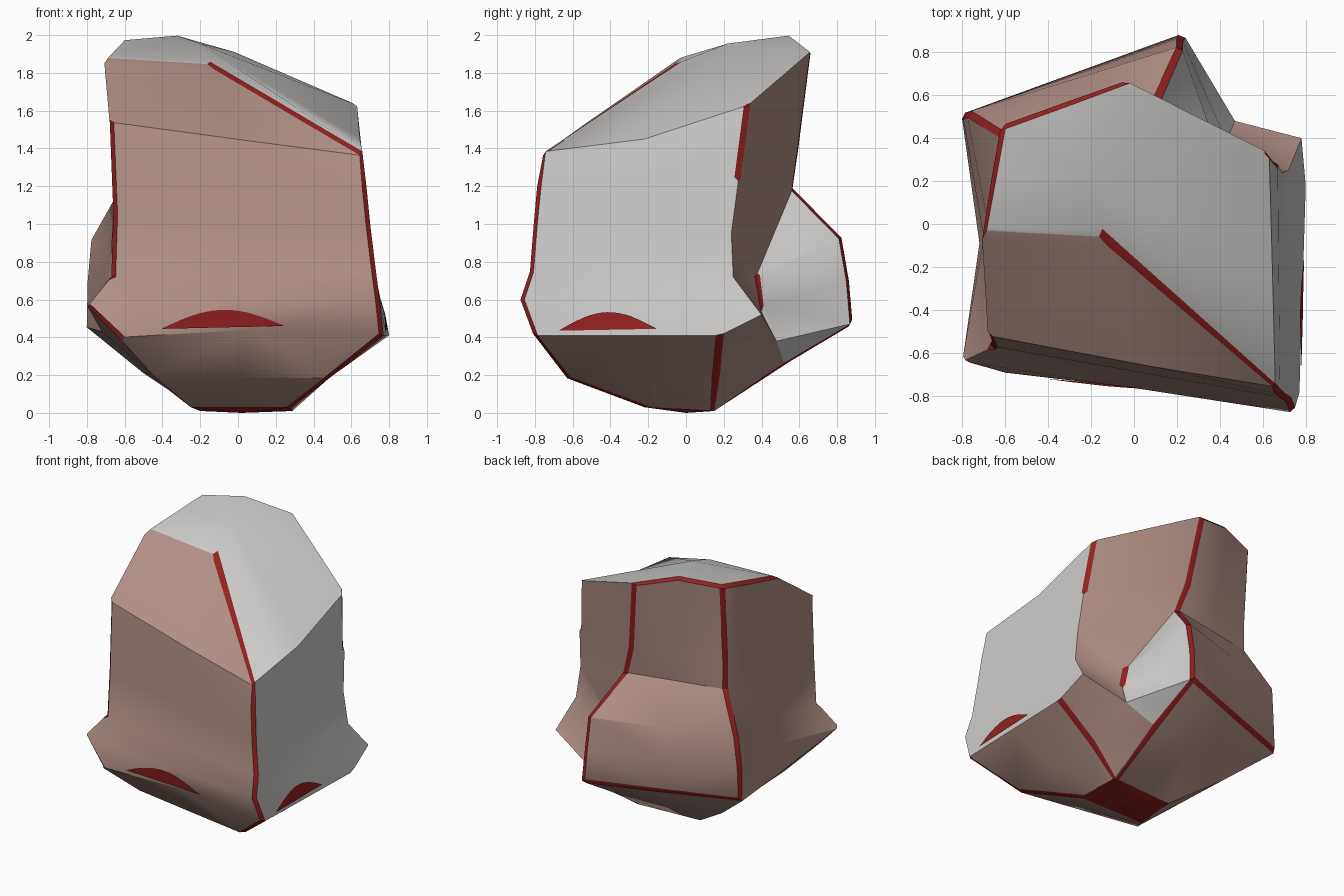
import bpy
import bmesh
import math
from mathutils import Vector
from mathutils.bvhtree import BVHTree

cube = bpy.data.objects.get("Cube")
if cube:
    bpy.data.objects.remove(cube)


def make_material(name, red, green, blue):
    material = bpy.data.materials.new(name)
    material.use_nodes = True
    colour = (red, green, blue, 1)
    material.diffuse_color = colour
    shader = next(n for n in material.node_tree.nodes if n.type == "BSDF_PRINCIPLED")
    shader.inputs["Base Color"].default_value = colour
    shader.inputs["Roughness"].default_value = 0.9
    return material


materials = [
    make_material("dusty pink stone", 0.44, 0.28, 0.24),
    make_material("pale grey stone", 0.61, 0.60, 0.59),
    make_material("dark red edge", 0.30, 0.015, 0.015),
]
PINK, GREY, RED = range(3)


def add_object(name, bm, smooth_angle):
    mesh = bpy.data.meshes.new(name)
    bm.to_mesh(mesh)
    for material in materials:
        mesh.materials.append(material)
    obj = bpy.data.objects.new(name, mesh)
    bpy.context.collection.objects.link(obj)
    bpy.ops.object.select_all(action="DESELECT")
    obj.select_set(True)
    bpy.context.view_layer.objects.active = obj
    bpy.ops.object.shade_smooth_by_angle(angle=math.radians(smooth_angle))
    return obj


def corner(xs, ys, zs):
    """One corner line of the rock, from the base up to the cap."""
    return [Vector(point) for point in zip(xs, ys, zs)]


def between(first, second):
    return [(a + b) / 2 for a, b in zip(first, second)]


# Main corner lines of the rock
front_right = corner((.28, .48, .77, .75, .73, .7, .68, .66),
                     (-.22, -.63, -.81, -.88, -.83, -.81, -.79, -.77),
                     (.03, .18, .41, .6, .75, 1, 1.2, 1.38))
side_back = corner((.29, .5, .8, .78, .72, .69, .67, .63),
                   (.15, .16, .18, .4, .25, .24, .28, .33),
                   (.01, .2, .41, .52, .72, .95, 1.25, 1.63))
spur_right = corner((.28, .25, .23, .22, .22, .1, .03, -.04),
                    (.15, .55, .89, .87, .83, .57, .6, .67),
                    (.01, .27, .47, .7, .93, 1.19, 1.4, 1.92))
spur_left = corner((-.2, -.5, -.81, -.8, -.78, -.62, -.62, -.62),
                   (.12, .3, .51, .51, .52, .42, .42, .46),
                   (.01, .21, .46, .7, .92, 1.2, 1.4, 1.975))
front_left = corner((-.25, -.45, -.63, -.8, -.67, -.66, -.68, -.71),
                    (-.22, -.5, -.69, -.64, -.58, -.57, -.52, -.03),
                    (.03, .2, .4, .56, .72, 1.05, 1.54, 1.88))

# Valley between the side wall and the back spur
valley = [point.copy() for point in spur_right]
valley[2:5] = corner((.47, .43, .38), (.48, .39, .37), (.38, .56, .72))

# Lines halfway along the walls, shaped where the wall dips or swells
left_hollow = between(spur_left, front_left)
left_hollow[3].x += 0.1
left_hollow[4].x += 0.05
side_middle = between(front_right, side_back)
side_middle[7].z = 1.45
back_middle = between(spur_right, spur_left)
back_middle[7].z = 2
front_middle = between(front_left, front_right)
front_middle[2].z = 0.44
front_middle[6:] = corner((.06, -.14), (-.66, -.06), (1.44, 1.845))

# Stone skin stretched between neighbouring corner lines
stone = bmesh.new()
known = {}


def vertex(point):
    key = tuple(round(c, 3) for c in point)
    if key not in known:
        known[key] = stone.verts.new(point)
    return known[key]


def add_face(points, colour):
    loop = list(dict.fromkeys(vertex(p) for p in points))
    if len(loop) > 2:
        stone.faces.new(loop).material_index = colour


ring = [front_right, side_middle, side_back, valley, spur_right, back_middle,
        spur_left, left_hollow, front_left, front_middle]
peak = Vector((-.2, .22, 1.955))
foot = Vector((.02, 0, 0))
for line, following in zip(ring, ring[1:] + ring[:1]):
    for level in range(len(line) - 1):
        grey_side = (line is front_right or line is side_middle) and level > 1
        grey_spur = line is valley and level > 0
        colour = GREY if grey_side or grey_spur else PINK
        add_face((line[level], following[level],
                  following[level + 1], line[level + 1]), colour)
    add_face((line[-1], following[-1], peak), GREY)
    add_face((following[0], line[0], foot), RED)
bmesh.ops.recalc_face_normals(stone, faces=stone.faces)

# Worn red edges, cut as narrow bevels
worn = []


def wear(path):
    for start, end in zip(path, path[1:]):
        edge = stone.edges.get((vertex(start), vertex(end)))
        if edge and edge not in worn:
            worn.append(edge)


wear(front_right)
wear(side_back[:3])
wear(side_back[6:])
wear(valley[3:5])
wear(spur_right)
wear(spur_left[2:])
wear(front_left[2:4])
wear(front_left[4:7])
wear((spur_right[2], back_middle[2], spur_left[2]))
wear((front_middle[7], front_right[7]))
wear([line[7] for line in ring[4:9]])
bmesh.ops.bevel(stone, geom=worn, offset=0.023, offset_type="OFFSET",
                segments=1, profile=0.5, affect="EDGES",
                clamp_overlap=False, material=RED)
bmesh.ops.triangulate(stone, faces=[f for f in stone.faces if len(f.verts) > 3])
surface = BVHTree.FromBMesh(stone)
add_object("rock_body", stone, 32)


# Chipped red lenses laid on the walls just above the rim
def add_chip(name, start, end, outward):
    bm = bmesh.new()
    previous = None
    steps = 16
    for step in range(steps + 1):
        t = step / steps
        base = start.lerp(end, t)
        height = 0.09 * math.sin(math.pi * t) + 0.003
        column = []
        for share in (0, 0.33, 0.67, 1):
            origin = base + Vector((0, 0, height * share)) + outward * 2
            hit = surface.ray_cast(origin, -outward)[0]
            column.append(bm.verts.new(hit + outward * 0.008))
        if previous:
            for low in range(len(column) - 1):
                bm.faces.new((previous[low], column[low],
                              column[low + 1], previous[low + 1]))
        previous = column
    for face in bm.faces:
        face.material_index = RED
    add_object(name, bm, 30)
    bm.free()


add_chip("front_chip", Vector((-.4, 0, .445)), Vector((.24, 0, .46)), Vector((0, -1, 0)))
add_chip("side_chip", Vector((0, -.67, .435)), Vector((0, -.16, .445)), Vector((1, 0, 0)))
stone.free()
